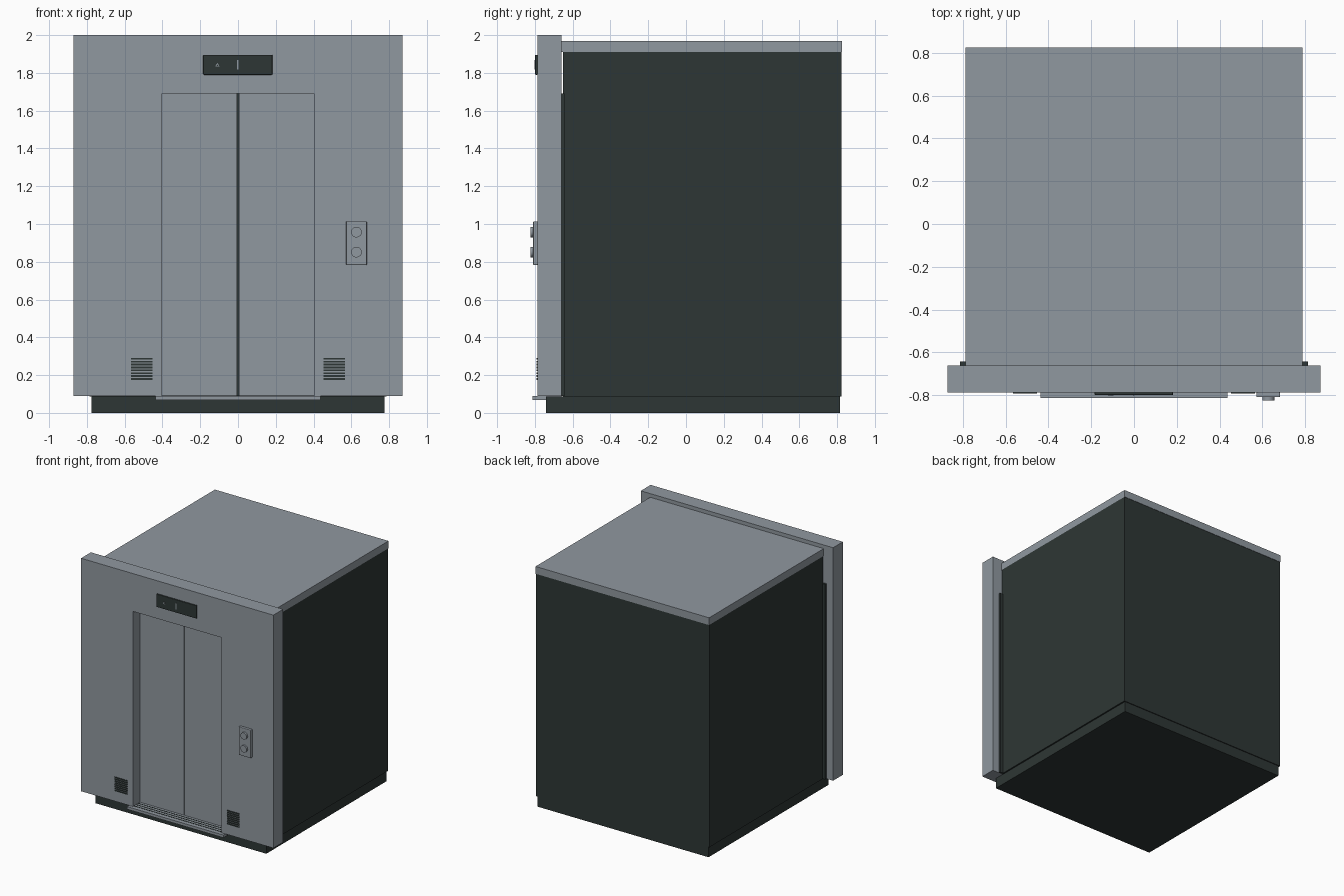
import bpy
import bmesh
from math import cos, sin, pi

default = bpy.data.objects.get("Cube")
if default:
    bpy.data.objects.remove(default, do_unlink=True)


def material(name, rgb):
    mat = bpy.data.materials.new(name)
    mat.use_nodes = True
    mat.diffuse_color = (*rgb, 1)
    mat.node_tree.nodes["Principled BSDF"].inputs["Base Color"].default_value = (*rgb, 1)
    return mat


STEEL = material("brushed steel grey", (0.28, 0.315, 0.35))
DARK = material("dark green grey", (0.027, 0.037, 0.035))


def finish(name, bm, mat, bevel=0):
    bmesh.ops.recalc_face_normals(bm, faces=bm.faces)
    mesh = bpy.data.meshes.new(name)
    bm.to_mesh(mesh)
    bm.free()
    mesh.materials.append(mat)
    obj = bpy.data.objects.new(name, mesh)
    bpy.context.collection.objects.link(obj)
    if bevel:
        mod = obj.modifiers.new("soft edges", "BEVEL")
        mod.width = bevel
        mod.segments = 2
    return obj


def box(name, xs, ys, zs, mat, bevel=0):
    """Box given by its extents along each axis."""
    bm = bmesh.new()
    bmesh.ops.create_cube(bm, size=1)
    for v in bm.verts:
        for axis, (low, high) in enumerate((xs, ys, zs)):
            v.co[axis] = low if v.co[axis] < 0 else high
    return finish(name, bm, mat, bevel)


def prism(name, x, z, radius, sides, ys, mat):
    """Regular prism facing the front, with one corner up."""
    bm = bmesh.new()
    angles = [pi / 2 + 2 * pi * i / sides for i in range(sides)]
    face = bm.faces.new([bm.verts.new((x + radius * cos(a), ys[1], z + radius * sin(a)))
                         for a in angles])
    out = bmesh.ops.extrude_face_region(bm, geom=[face])["geom"]
    for v in out:
        if isinstance(v, bmesh.types.BMVert):
            v.co.y = ys[0]
    return finish(name, bm, mat)


FRONT, BACK = -0.787, -0.66   # faces of the front surround

# Cabin
box("plinth", (-0.775, 0.775), (-0.74, 0.815), (0, 0.088), DARK)
box("cabin_body", (-0.787, 0.787), (-0.65, 0.822), (0.087, 1.91), DARK)
box("roof", (-0.787, 0.787), (BACK, 0.825), (1.91, 1.97), STEEL)
box("backing_plate", (-0.812, 0.812), (BACK, -0.643), (0.09, 1.69), DARK)

# Front surround, doors and vents, left and right
box("header", (-0.872, 0.872), (FRONT, BACK), (1.69, 2), STEEL)
for side, s in (("left", 1), ("right", -1)):
    box(side + "_post", sorted((0.402 * s, 0.872 * s)), (FRONT, BACK), (0.09, 1.69), STEEL)
    box(side + "_door", sorted((0.004 * s, 0.402 * s)), (-0.697, BACK), (0.092, 1.69), STEEL)
    for i in range(8):
        z = 0.175 + i * 0.0153
        box(f"{side}_vent_slot_{i + 1}", sorted((0.453 * s, 0.566 * s)),
            (FRONT - 0.005, FRONT + 0.002), (z, z + 0.009), DARK)

# Sill with door tracks
box("sill", (-0.437, 0.437), (-0.812, BACK), (0.068, 0.09), STEEL)
for i in range(3):
    y = -0.778 + i * 0.028
    box(f"door_track_{i + 1}", (-0.402, 0.402), (y, y + 0.009), (0.088, 0.0915), DARK)

# Floor display
box("display", (-0.184, 0.182), (FRONT - 0.012, FRONT + 0.002), (1.79, 1.896), DARK, 0.004)
box("display_bar", (-0.005, 0.003), (FRONT - 0.014, FRONT - 0.01), (1.818, 1.869), STEEL)
prism("display_arrow", -0.109, 1.84, 0.014, 3, (FRONT - 0.014, FRONT - 0.01), STEEL)
prism("display_arrow_centre", -0.109, 1.84, 0.006, 3, (FRONT - 0.015, FRONT - 0.01), DARK)

# Call panel
box("call_panel", (0.572, 0.682), (-0.809, FRONT + 0.002), (0.783, 1.014), STEEL, 0.004)
for name, z in (("up", 0.957), ("down", 0.851)):
    button = prism(name + "_button", 0.627, z, 0.028, 32, (-0.824, -0.805), STEEL)
    bpy.ops.object.select_all(action="DESELECT")
    button.select_set(True)
    bpy.context.view_layer.objects.active = button
    bpy.ops.object.shade_smooth_by_angle()
